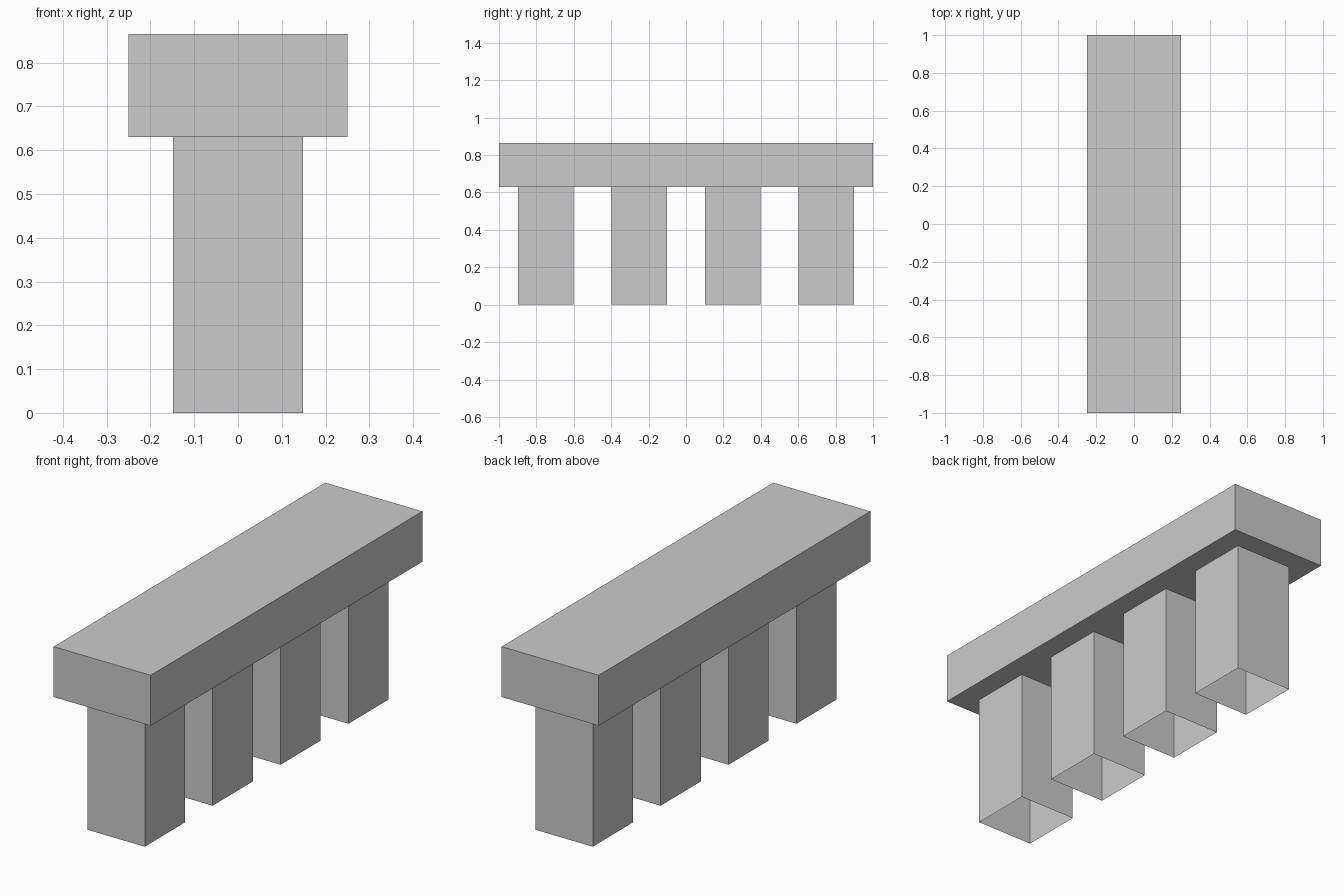
import bpy
import bmesh
from mathutils import Matrix, Vector

cube = bpy.data.objects.get("Cube")
if cube:
    bpy.data.objects.remove(cube, do_unlink=True)

# Single plain grey for every part
GREY = (0.6, 0.6, 0.6, 1.0)
stone = bpy.data.materials.new("stone_grey")
stone.use_nodes = True
stone.diffuse_color = GREY
stone.node_tree.nodes["Principled BSDF"].inputs["Base Color"].default_value = GREY


def box(name, center, size, open_ends=False):
    """Flat-shaded box; open_ends leaves off its top and bottom faces."""
    bm = bmesh.new()
    bmesh.ops.create_cube(bm, size=1.0, matrix=Matrix.Diagonal((*size, 1.0)))
    if open_ends:
        bm.normal_update()
        caps = [f for f in bm.faces if abs(f.normal.z) > 0.5]
        bmesh.ops.delete(bm, geom=caps, context="FACES")
    mesh = bpy.data.meshes.new(name)
    bm.to_mesh(mesh)
    bm.free()
    mesh.materials.append(stone)
    obj = bpy.data.objects.new(name, mesh)
    obj.location = Vector(center)
    bpy.context.collection.objects.link(obj)
    return obj


HEIGHT = 0.865
PILLAR_HEIGHT = 0.63
PILLAR_WIDTH = 0.296
SPACING = 0.5

# Long slab on top
slab_height = HEIGHT - PILLAR_HEIGHT
box("top_slab", (0, 0, PILLAR_HEIGHT + slab_height / 2), (0.5, 2.0, slab_height))

# Row of hollow square pillars, open at the foot
for i in range(4):
    y = (i - 1.5) * SPACING
    box(f"pillar_{i + 1}", (0, y, PILLAR_HEIGHT / 2),
        (PILLAR_WIDTH, PILLAR_WIDTH, PILLAR_HEIGHT), open_ends=True)
